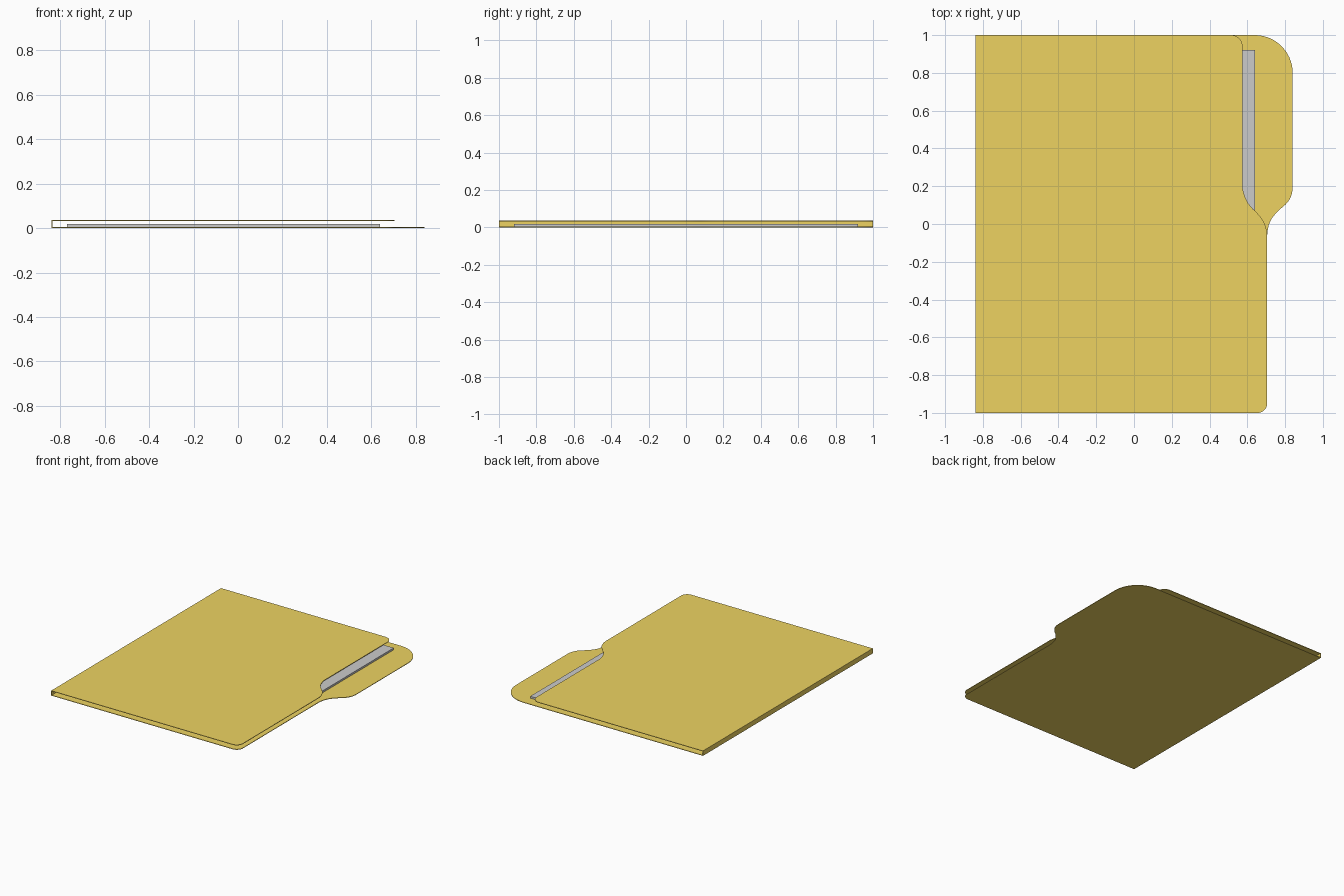
import bpy, bmesh
from mathutils import Vector
from mathutils.geometry import interpolate_bezier

if "Cube" in bpy.data.objects:
    bpy.data.objects.remove(bpy.data.objects["Cube"])

H = 0.037      # overall height
T = 0.004      # card thickness
L = -0.84      # folded edge

gold = bpy.data.materials.new("manila_card")
gold.diffuse_color = (0.85, 0.65, 0.12, 1)
gold.use_nodes = True
gold.node_tree.nodes["Principled BSDF"].inputs["Base Color"].default_value = gold.diffuse_color


def bez(a, b, c, d, n=12):
    return [tuple(p) for p in interpolate_bezier(*(Vector((*q, 0)) for q in (a, b, c, d)), n)]


def corner(start, apex, end, n=10):
    # rounded corner whose handles lean toward the sharp corner
    s, a, e = Vector(start), Vector(apex), Vector(end)
    return bez(start, tuple(s.lerp(a, 0.55)), tuple(e.lerp(a, 0.55)), end, n)


def sheet(name, outline, z0, z1, mat=None):
    # extrude a flat outline into a sheet
    bm = bmesh.new()
    face = bm.faces.new([bm.verts.new((p[0], p[1], z0)) for p in outline])
    bmesh.ops.remove_doubles(bm, verts=bm.verts[:], dist=1e-5)
    ext = bmesh.ops.extrude_face_region(bm, geom=bm.faces[:])
    top = [g for g in ext["geom"] if isinstance(g, bmesh.types.BMVert)]
    bmesh.ops.translate(bm, verts=top, vec=(0, 0, z1 - z0))
    bmesh.ops.recalc_face_normals(bm, faces=bm.faces[:])
    me = bpy.data.meshes.new(name)
    bm.to_mesh(me)
    bm.free()
    ob = bpy.data.objects.new(name, me)
    bpy.context.collection.objects.link(ob)
    if mat:
        me.materials.append(mat)
    bpy.ops.object.select_all(action='DESELECT')
    ob.select_set(True)
    bpy.context.view_layer.objects.active = ob
    bpy.ops.object.shade_smooth_by_angle()
    return ob


# lower half of the outline shared by both covers
lower = [(L, -1)] + corner((0.655, -1), (0.705, -1), (0.705, -0.95))

# back cover with the projecting tab
back = (lower
        + bez((0.705, -0.06), (0.71, 0.02), (0.735, 0.04), (0.775, 0.08))
        + bez((0.775, 0.08), (0.815, 0.11), (0.84, 0.14), (0.84, 0.2))
        + corner((0.84, 0.8), (0.84, 1), (0.64, 1), 16)
        + [(L, 1)])
sheet("back_cover", back, 0, T, gold)

# front cover with the cut-away beside the tab
front = (lower
         + bez((0.705, -0.06), (0.70, 0.0), (0.68, 0.03), (0.64, 0.07))
         + bez((0.64, 0.07), (0.60, 0.105), (0.585, 0.14), (0.575, 0.19))
         + corner((0.575, 0.94), (0.575, 1), (0.515, 1))
         + [(L, 1)])
sheet("front_cover", front, H - T, H, gold)

# spine closing the folded side
sheet("spine", [(L, -1), (L + T, -1), (L + T, 1), (L, 1)], T, H - T, gold)

# stack of paper inside
sheet("paper_stack", [(-0.77, -0.92), (0.64, -0.92), (0.64, 0.92), (-0.77, 0.92)], T, 0.018)
